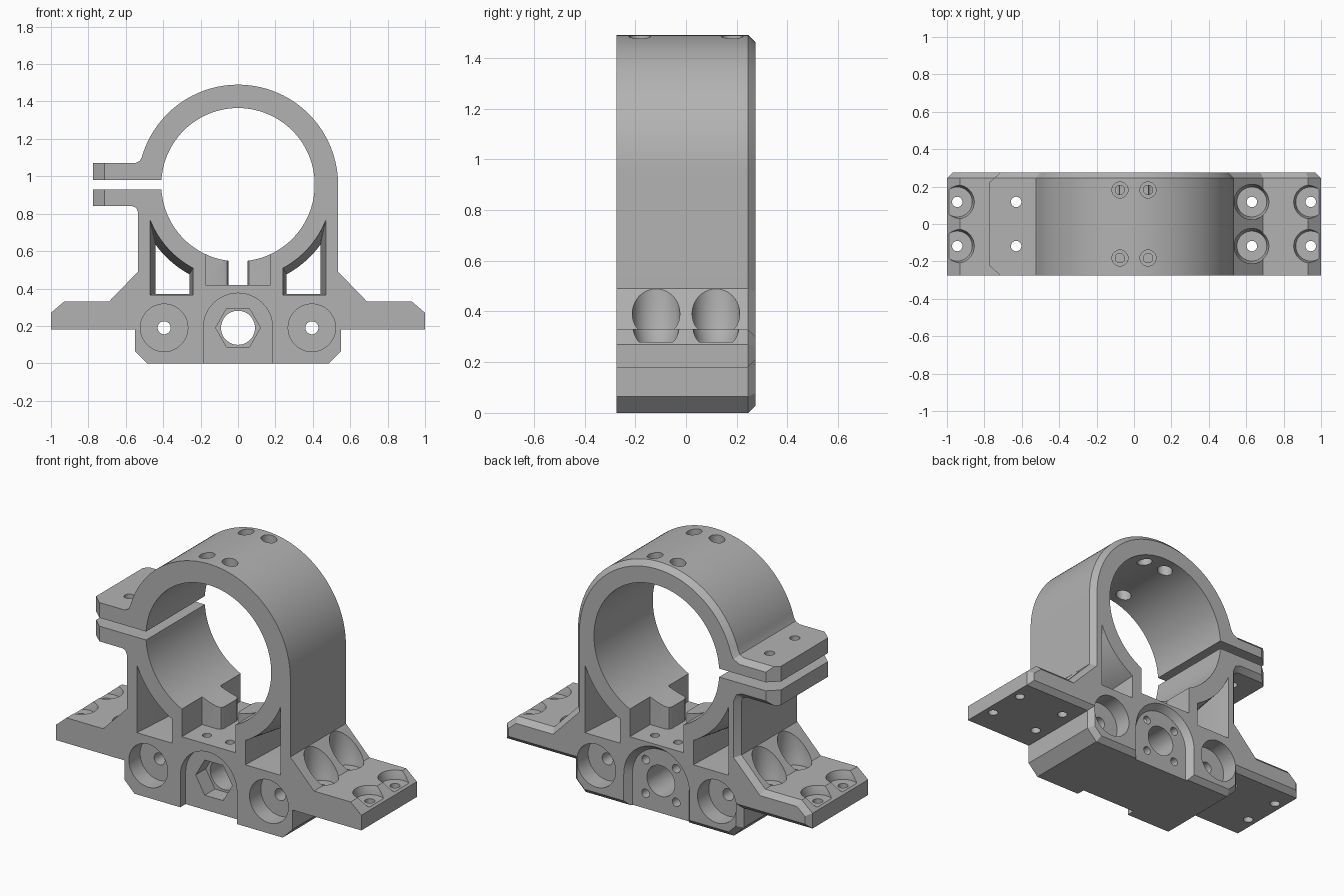
import bpy
import bmesh
from math import cos, sin, pi, sqrt, radians

cube = bpy.data.objects.get("Cube")
if cube:
    bpy.data.objects.remove(cube, do_unlink=True)

CZ, R_OUT, R_IN = 0.955, 0.535, 0.41   # clamp ring
HALF = 0.275                           # half depth
AXLE_Z = 0.19


def circle(u, v, r, n=32):
    return [(u + r * cos(2 * pi * i / n), v + r * sin(2 * pi * i / n)) for i in range(n)]


def loft(name, axis, layers):
    """Closed solid through (depth, outline) layers along the y or z axis."""
    bm = bmesh.new()
    rings = []
    for d, pts in layers:
        rings.append([bm.verts.new((u, d, v) if axis == "Y" else (u, v, d)) for u, v in pts])
    n = len(rings[0])
    for a, b in zip(rings, rings[1:]):
        for i in range(n):
            j = (i + 1) % n
            bm.faces.new((a[i], a[j], b[j], b[i]))
    bm.faces.new(rings[0])
    bm.faces.new(rings[-1])
    bmesh.ops.recalc_face_normals(bm, faces=bm.faces)
    mesh = bpy.data.meshes.new(name)
    bm.to_mesh(mesh)
    bm.free()
    obj = bpy.data.objects.new(name, mesh)
    bpy.context.collection.objects.link(obj)
    return obj


def prism(name, axis, pts, a, b):
    return loft(name, axis, [(a, pts), (b, pts)])


# Body outline: foot, flanges, ring and clamp tab
right = [(0.485, 0), (0.55, 0.065), (0.55, 0.18), (1, 0.18), (1, 0.27),
         (0.93, 0.33), (0.69, 0.33), (R_OUT, 0.49)]
arc = [(R_OUT * cos(radians(164 * i / 60)), CZ + R_OUT * sin(radians(164 * i / 60)))
       for i in range(61)]
tab = [(-0.525, 1.082), (-0.55, 1.07), (-0.775, 1.07), (-0.775, 0.84),
       (-0.565, 0.84), (-0.545, 0.832), (-R_OUT, 0.81)]
left = [(-x, z) for x, z in reversed(right)]
body = prism("clamp_bracket", "Y", right + arc + tab + left, -HALF, HALF)

# Chamfer round the back outline
bm = bmesh.new()
bm.from_mesh(body.data)
rim = [e for e in bm.edges if all(v.co.y > HALF - 0.001 for v in e.verts)]
bmesh.ops.bevel(bm, geom=rim, offset=0.03, segments=1, affect="EDGES", clamp_overlap=False)
bm.to_mesh(body.data)
bm.free()

cutters = []


def cut(axis, pts, a, b):
    cutters.append(prism("cutter", axis, pts, a, b))


def box(x0, x1, z0, z1):
    return [(x0, z0), (x1, z0), (x1, z1), (x0, z1)]


# Main bore and clamp slit
cut("Y", circle(0, CZ, R_IN, 112), -0.4, 0.4)
cut("Y", box(-0.9, -0.36, 0.93, 0.98), -0.4, 0.4)

# Recess under the ring, leaving a split web at mid depth
edge = [(0.175, -0.35), (0.175, -0.085), (0.078, -0.085), (0.058, -0.078), (0.05, -0.06)]
side = edge + [(x, -y) for x, y in reversed(edge)]
cut("Z", side + [(-x, y) for x, y in reversed(side)], 0.42, 0.75)


# Side windows, narrowing towards mid depth
def window(s, x0, x1, z0, r):
    curve = [x1 + (x0 - x1) * i / 12 for i in range(13)]
    pts = [(x0, z0), (x1, z0)] + [(x, CZ - sqrt(r * r - x * x)) for x in curve]
    return [(s * x, z) for x, z in pts]


for s in (-1, 1):
    big, small = window(s, 0.24, 0.47, 0.365, 0.506), window(s, 0.26, 0.44, 0.372, 0.545)
    cutters.append(loft("cutter", "Y", [(-0.28, big), (0, small), (0.28, big)]))


# Arched recesses, plain in front and bevelled behind
def arch(r):
    return [(-r, -0.05), (r, -0.05)] + [
        (r * cos(pi * i / 32), AXLE_Z + r * sin(pi * i / 32)) for i in range(33)]


cut("Y", arch(0.185), -0.4, -0.225)
cutters.append(loft("cutter", "Y", [(0.235, arch(0.185)), (0.295, arch(0.23))]))

# Centre hole, hexagon pocket and rear screw holes
cut("Y", circle(0, AXLE_Z, 0.091, 48), -0.4, 0.4)
cut("Y", circle(0, AXLE_Z, 0.12, 6), -0.4, -0.13)
for sx in (-1, 1):
    for sz in (-1, 1):
        cut("Y", circle(sx * 0.1, AXLE_Z + sz * 0.1, 0.025, 20), 0.1, 0.4)

# Side holes with counterbores at both ends
for s in (-1, 1):
    cut("Y", circle(s * 0.395, AXLE_Z, 0.035, 24), -0.4, 0.4)
    for d in (-1, 1):
        cut("Y", circle(s * 0.395, AXLE_Z, 0.127, 48), *sorted((d * 0.4, d * 0.17)))

# Flange screw holes with flared seats; the inner left ones also pass through the tab
for s in (-1, 1):
    for x in (0.63, 0.945):
        for y in (-0.118, 0.118):
            top = 1.3 if s < 0 and x < 0.8 else 0.5
            cut("Z", circle(s * x, y, 0.028, 24), -0.1, top)
            cutters.append(loft("cutter", "Z", [
                (z, circle(s * x, y, r, 40))
                for z, r in ((0.28, 0.08), (0.3, 0.083), (0.34, 0.094), (0.6, 0.094))]))

# Access holes in the ring top with screw holes in the floor below
for x in (-0.075, 0.075):
    for y in (-0.182, 0.182):
        cut("Z", circle(x, y, 0.043, 28), 1.2, 1.6)
        cut("Z", circle(x, y, 0.025, 20), 0.3, 0.5)

# Clipped tab corners
for s in (-1, 1):
    cut("Z", [(-0.835, s * 0.165), (-0.655, s * 0.33), (-0.835, s * 0.33)], 0.8, 1.12)

# Apply every cut
bpy.ops.object.select_all(action="DESELECT")
body.select_set(True)
bpy.context.view_layer.objects.active = body
for c in cutters:
    c.hide_render = True
    mod = body.modifiers.new("cut", "BOOLEAN")
    mod.operation, mod.solver, mod.object = "DIFFERENCE", "EXACT", c
    bpy.ops.object.modifier_apply(modifier=mod.name)
    bpy.data.objects.remove(c, do_unlink=True)

# Plain grey finish
grey = bpy.data.materials.new("plain_grey")
grey.use_nodes = True
colour = (0.45, 0.45, 0.45, 1)
grey.diffuse_color = colour
grey.node_tree.nodes["Principled BSDF"].inputs["Base Color"].default_value = colour
body.data.materials.clear()
body.data.materials.append(grey)
bpy.ops.object.shade_smooth_by_angle(angle=radians(25))
